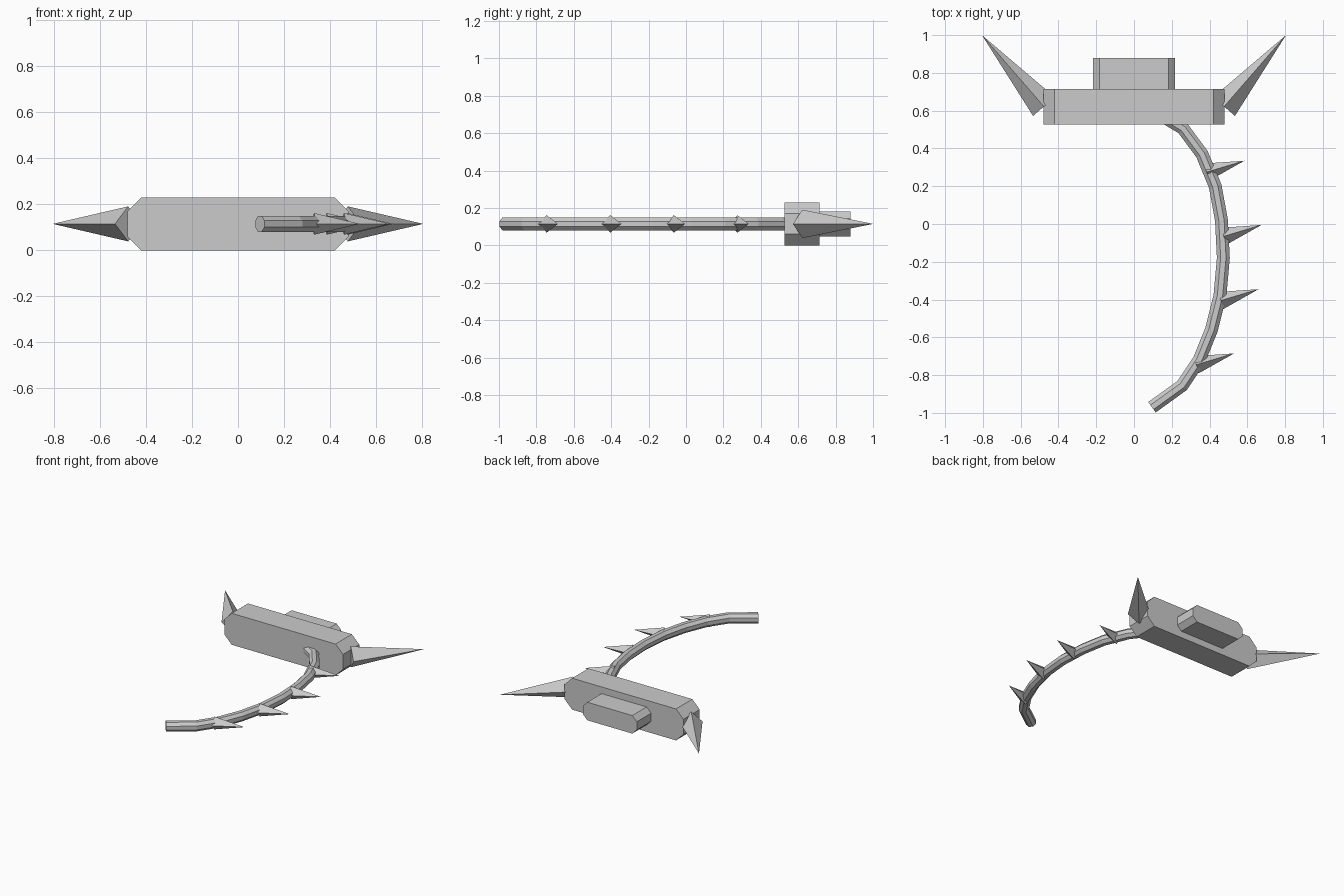
import bpy, bmesh, math
from mathutils import Vector

if "Cube" in bpy.data.objects:
    bpy.data.objects.remove(bpy.data.objects["Cube"])

MID = 0.115  # height of the centre plane

metal = bpy.data.materials.new("plain grey")
metal.diffuse_color = (0.6, 0.6, 0.6, 1)
metal.use_nodes = True
metal.node_tree.nodes["Principled BSDF"].inputs["Base Color"].default_value = metal.diffuse_color


def finish(bm, name):
    bmesh.ops.recalc_face_normals(bm, faces=bm.faces)
    mesh = bpy.data.meshes.new(name)
    bm.to_mesh(mesh)
    bm.free()
    mesh.materials.append(metal)
    obj = bpy.data.objects.new(name, mesh)
    bpy.context.collection.objects.link(obj)


def chamfered_block(name, half_x, half_z, cut, y0, y1):
    """Octagonal profile pushed along y."""
    bm = bmesh.new()
    quarter = [(half_x, half_z - cut), (half_x - cut, half_z)]
    profile = quarter + [(-x, z) for x, z in reversed(quarter)]
    profile += [(-x, -z) for x, z in profile]
    face = bm.faces.new([bm.verts.new((x, y0, MID + z)) for x, z in profile])
    new = bmesh.ops.extrude_face_region(bm, geom=[face], use_keep_orig=True)["geom"]
    bmesh.ops.translate(bm, vec=(0, y1 - y0, 0),
                        verts=[v for v in new if isinstance(v, bmesh.types.BMVert)])
    finish(bm, name)


def spike(name, base, tip, radius):
    """Four-sided pyramid with a diamond base."""
    bm = bmesh.new()
    base, tip = Vector((*base, MID)), Vector((*tip, MID))
    up = Vector((0, 0, radius))
    side = (tip - base).normalized().cross(up)
    ring = [bm.verts.new(base + d) for d in (up, side, -up, -side)]
    apex = bm.verts.new(tip)
    bm.faces.new(ring)
    for i in range(4):
        bm.faces.new((ring[i], ring[(i + 1) % 4], apex))
    finish(bm, name)


def tube(name, path, radius, sides):
    """Faceted tube along a flat path."""
    bm = bmesh.new()
    pts = [Vector((x, y, MID)) for x, y in path]
    rings = []
    for i, p in enumerate(pts):
        along = (pts[min(i + 1, len(pts) - 1)] - pts[max(i - 1, 0)]).normalized()
        side = along.cross(Vector((0, 0, 1)))
        ring = []
        for k in range(sides):
            a = math.tau * (k + 0.5) / sides
            ring.append(bm.verts.new(p + side * radius * math.cos(a)
                                     + Vector((0, 0, radius * math.sin(a)))))
        rings.append(ring)
    for a, b in zip(rings, rings[1:]):
        for k in range(sides):
            n = (k + 1) % sides
            bm.faces.new((a[k], a[n], b[n], b[k]))
    bm.faces.new(rings[0])
    bm.faces.new(rings[-1])
    finish(bm, name)


# Guard and the smaller block behind it
chamfered_block("guard", 0.48, 0.115, 0.06, 0.527, 0.715)
chamfered_block("rear_block", 0.218, 0.066, 0.036, 0.70, 0.88)

# Large horns at both ends of the guard
for label, s in (("left", -1), ("right", 1)):
    spike(label + "_horn", (s * 0.477, 0.622), (s * 0.805, 1.0), 0.076)

# Curved whip
tube("whip", [(0.095, -0.97), (0.255, -0.855), (0.345, -0.72), (0.41, -0.56),
              (0.455, -0.38), (0.473, -0.18), (0.463, 0.02), (0.43, 0.2),
              (0.36, 0.37), (0.26, 0.505), (0.17, 0.56)], 0.037, 8)

# Thorns along the outer side of the whip
for i, (x, y) in enumerate([(0.33, -0.745), (0.46, -0.405), (0.475, -0.065), (0.385, 0.275)]):
    spike(f"thorn_{i + 1}", (x, y), (x + 0.2, y + 0.06), 0.047)
